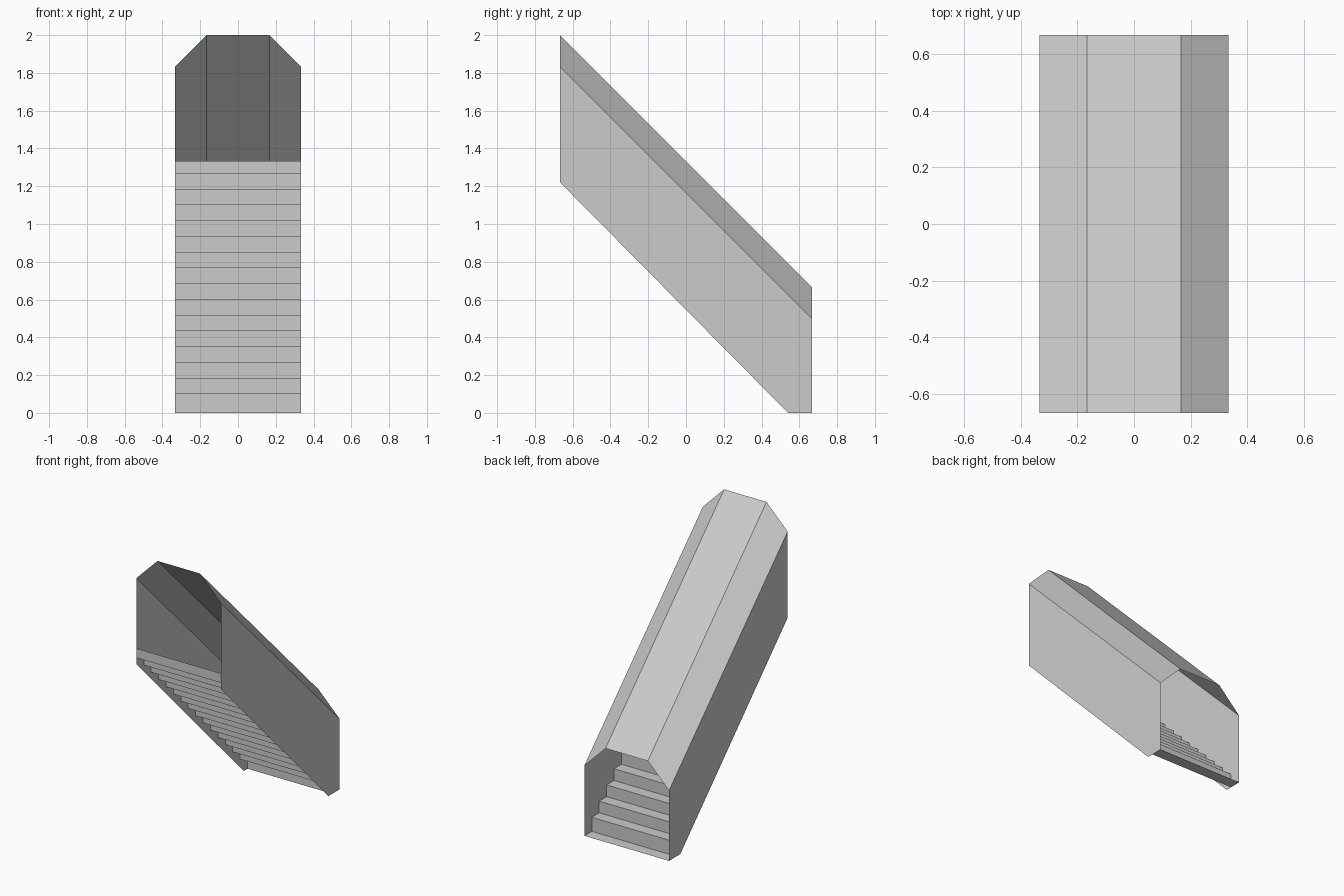
import bpy, bmesh

cube = bpy.data.objects.get("Cube")
if cube:
    bpy.data.objects.remove(cube, do_unlink=True)

HALF_W, HALF_L = 1 / 3, 2 / 3
STEP = 1 / 12          # rise and run of one step
STEPS = 16

grey = bpy.data.materials.new("light grey")
grey.use_nodes = True
colour = (0.6, 0.6, 0.6, 1)
grey.diffuse_color = colour
grey.node_tree.nodes["Principled BSDF"].inputs["Base Color"].default_value = colour


def sheet(name, start, end):
    """Join two matching rows of points with a strip of flat faces."""
    bm = bmesh.new()
    a = [bm.verts.new(p) for p in start]
    b = [bm.verts.new(p) for p in end]
    for i in range(len(a) - 1):
        bm.faces.new((a[i], a[i + 1], b[i + 1], b[i]))
    return finish(name, bm)


def finish(name, bm):
    mesh = bpy.data.meshes.new(name)
    bm.to_mesh(mesh)
    bm.free()
    mesh.materials.append(grey)
    obj = bpy.data.objects.new(name, mesh)
    bpy.context.collection.objects.link(obj)
    return obj


# Stairs: a folded sheet climbing from the back to the front
profile = [(HALF_L, 0)]
z = 0
for i in range(STEPS):
    y = HALF_L - STEP * (i + 1)
    profile.append((y, z))
    z = 2 * HALF_L if i == STEPS - 1 else 0.1 + STEP * i
    profile.append((y, z))
sheet("stairs", [(HALF_W, y, z) for y, z in profile],
      [(-HALF_W, y, z) for y, z in profile])

# Roof: flat middle with a chamfer on each side, sloping down to the back
section = [(-HALF_W, 0.5), (-HALF_W / 2, HALF_L), (HALF_W / 2, HALF_L), (HALF_W, 0.5)]
sheet("roof", [(x, HALF_L, z) for x, z in section],
      [(x, -HALF_L, z + 2 * HALF_L) for x, z in section])

# Side walls, open at both ends of the passage
outline = [(HALF_L, 0), (HALF_L, 0.5), (-HALF_L, 0.5 + 2 * HALF_L),
           (-HALF_L, 1.22), (0.54, 0)]
for name, x in (("left_wall", HALF_W), ("right_wall", -HALF_W)):
    bm = bmesh.new()
    points = outline if x > 0 else outline[::-1]
    bm.faces.new([bm.verts.new((x, y, z)) for y, z in points])
    finish(name, bm)
